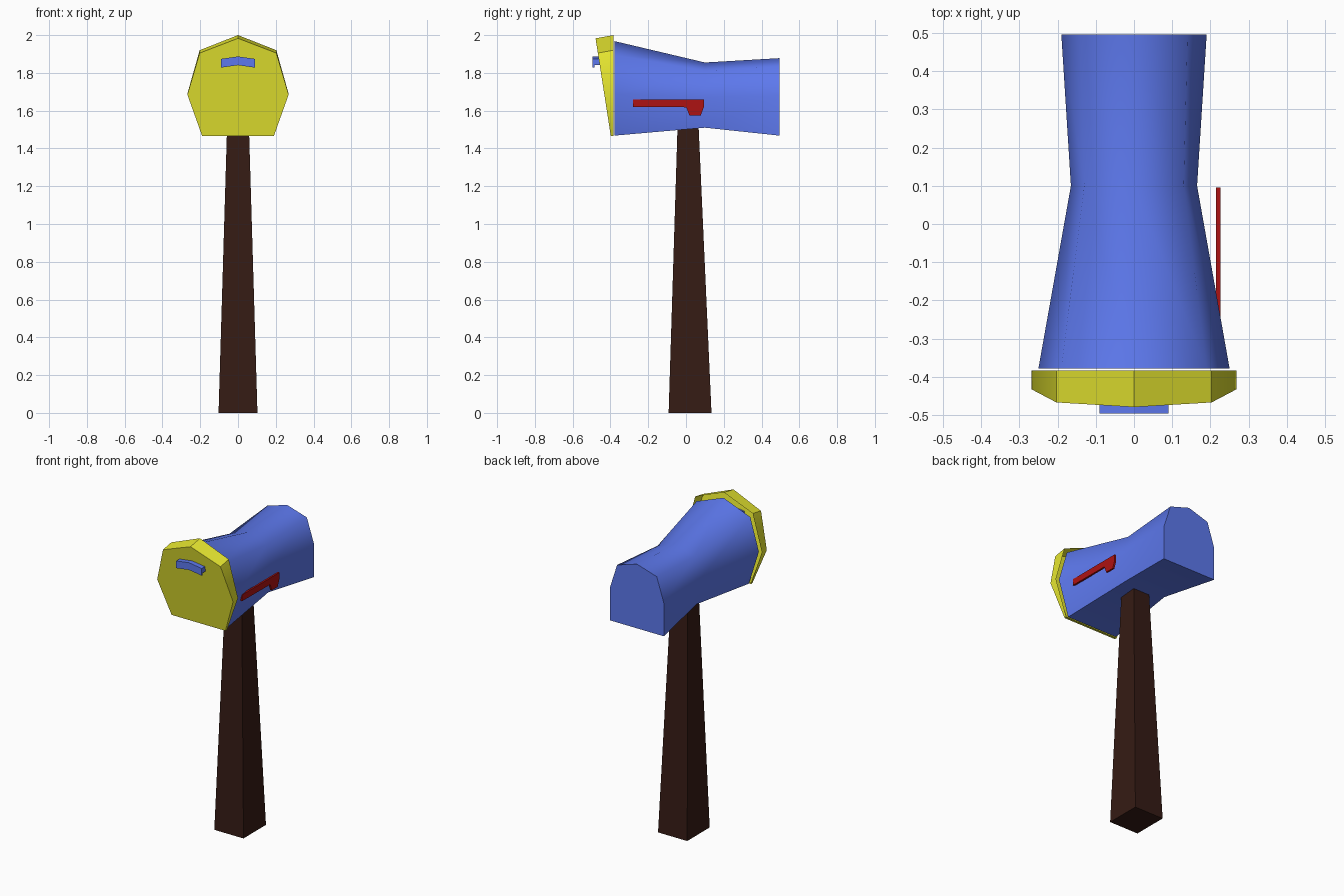
import bpy, math

if "Cube" in bpy.data.objects:
    bpy.data.objects.remove(bpy.data.objects["Cube"])


def material(name, rgb):
    m = bpy.data.materials.new(name)
    m.diffuse_color = (*rgb, 1)
    m.use_nodes = True
    m.node_tree.nodes["Principled BSDF"].inputs["Base Color"].default_value = m.diffuse_color
    return m


BLUE = material("blue_paint", (0.11, 0.19, 0.85))
YELLOW = material("yellow_paint", (0.80, 0.80, 0.03))
RED = material("red_paint", (0.42, 0.006, 0.006))
WOOD = material("dark_wood", (0.036, 0.011, 0.007))


def loft(name, rings, mat, cap_first=True, cap_last=True, smooth=None):
    """Skin a list of equal-length closed rings."""
    n = len(rings[0])
    verts = [p for r in rings for p in r]
    faces = [(k * n + i, k * n + (i + 1) % n, (k + 1) * n + (i + 1) % n, (k + 1) * n + i)
             for k in range(len(rings) - 1) for i in range(n)]
    if cap_first:
        faces.append(tuple(reversed(range(n))))
    if cap_last:
        faces.append(tuple(range(len(verts) - n, len(verts))))
    me = bpy.data.meshes.new(name)
    me.from_pydata(verts, [], faces)
    me.materials.append(mat)
    ob = bpy.data.objects.new(name, me)
    bpy.context.collection.objects.link(ob)
    bpy.ops.object.select_all(action='DESELECT')
    ob.select_set(True)
    bpy.context.view_layer.objects.active = ob
    bpy.ops.object.mode_set(mode='EDIT')
    bpy.ops.mesh.select_all(action='SELECT')
    bpy.ops.mesh.normals_make_consistent(inside=False)
    bpy.ops.object.mode_set(mode='OBJECT')
    if smooth:
        bpy.ops.object.shade_smooth_by_angle(angle=math.radians(smooth))
    return ob


def box_section(y_of_z, bottom, side, shoulder, top):
    """Seven-sided mailbox outline, mirrored in x; y may depend on z."""
    half = [bottom, side, shoulder]
    pts = half + [(0, top)] + [(-x, z) for x, z in reversed(half)]
    return [(x, y_of_z(z), z) for x, z in pts]


# Mailbox body: pinched in the middle
body_rings = [
    box_section(lambda z: -0.378, (0.18, 1.468), (0.25, 1.69), (0.19, 1.895), 1.968),
    box_section(lambda z: 0.10, (0.145, 1.51), (0.165, 1.67), (0.13, 1.81), 1.855),
    box_section(lambda z: 0.495, (0.19, 1.468), (0.19, 1.68), (0.14, 1.835), 1.878),
]
loft("mailbox_body", body_rings, BLUE, smooth=60)

# Door: leaning front plate with a rim, open at the back
door_rings = [
    box_section(lambda z: -0.398 - 0.156 * (z - 1.465),
                (0.19, 1.466), (0.268, 1.685), (0.203, 1.905), 1.983),
    box_section(lambda z: -0.383, (0.19, 1.466), (0.268, 1.69), (0.203, 1.92), 2.0),
]
loft("mailbox_door", door_rings, YELLOW, cap_last=False, smooth=40)

# Door handle: L-shaped profile following a shallow arch
profile = [(-0.455, 1.887), (-0.495, 1.887), (-0.495, 1.841),
           (-0.485, 1.841), (-0.485, 1.855), (-0.455, 1.855)]
handle_rings = [[(x, y, z - drop) for y, z in profile]
                for x, drop in ((-0.09, 0.013), (0, 0), (0.09, 0.013))]
loft("door_handle", handle_rings, BLUE)

# Signal flag on the right side
flag = [(-0.28, 1.66), (0.095, 1.66), (0.095, 1.62), (0.078, 1.575),
        (0.018, 1.575), (0.002, 1.618), (-0.28, 1.62)]
loft("signal_flag", [[(x, y, z) for y, z in flag] for x in (0.214, 0.226)], RED)

# Tapered square post
post_rings = [[(-w, y0, z), (w, y0, z), (w, y1, z), (-w, y1, z)]
              for w, y0, y1, z in ((0.103, -0.092, 0.135, 0), (0.058, -0.045, 0.067, 1.51))]
loft("post", post_rings, WOOD)
